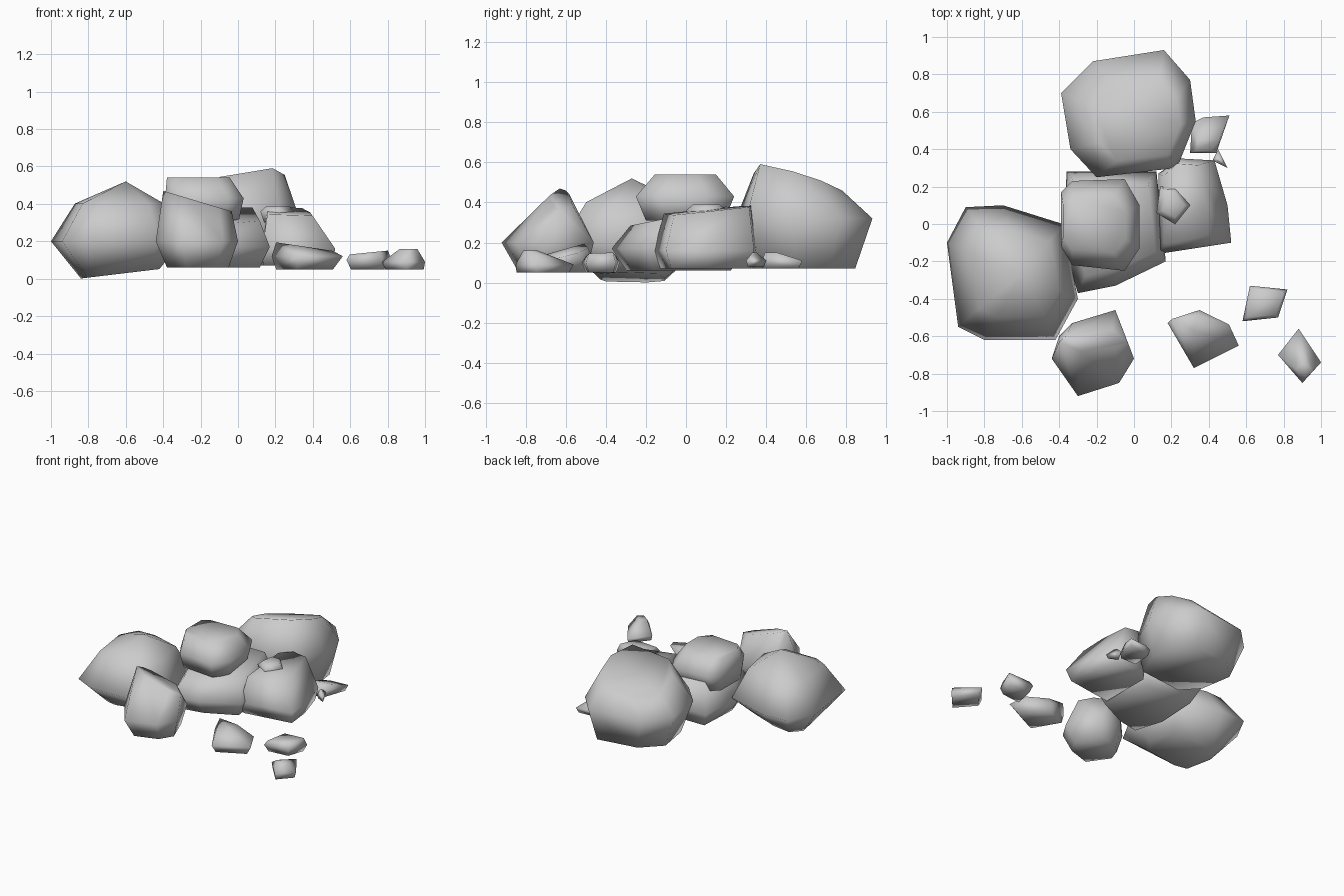
import bpy
import bmesh
from mathutils import Vector

default_cube = bpy.data.objects.get("Cube")
if default_cube:
    bpy.data.objects.remove(default_cube, do_unlink=True)

# One plain stone colour for the whole pile
stone = bpy.data.materials.new("grey stone")
stone.use_nodes = True
stone.diffuse_color = (.6, .6, .6, 1)
shader = next(node for node in stone.node_tree.nodes if node.type == "BSDF_PRINCIPLED")
shader.inputs["Base Color"].default_value = stone.diffuse_color
shader.inputs["Roughness"].default_value = .9


def ring(rim, peak, scale, height, slope):
    """Scale the rim along each axis towards the peak, on a sloping plane."""
    points = []
    for corner in rim:
        offset = (Vector(corner) - peak) * Vector(scale)
        flat_point = peak + offset
        points.append((flat_point.x, flat_point.y, height + offset.dot(Vector(slope))))
    return points


def rock(name, rim, peak, floor, middle, top,
         crown=(.65, .65), lift=1, foot=(.8, .8), tilt=(0, 0), keel=(0, 0)):
    """Wrap a convex stone around a foot ring, a rim, a crown ring and a peak."""
    peak = Vector(peak)
    shoulder = middle + (top - middle) * lift
    points = ring(rim, peak, foot, floor, keel)
    points += ring(rim, peak, (1, 1), middle, (0, 0))
    points += ring(rim, peak, crown, shoulder, tilt)
    points.append((peak.x, peak.y, top))

    bm = bmesh.new()
    for point in points:
        bm.verts.new(point)
    bmesh.ops.convex_hull(bm, input=bm.verts[:])
    buried = [vert for vert in bm.verts if not vert.link_faces]
    bmesh.ops.delete(bm, geom=buried, context="VERTS")
    bmesh.ops.dissolve_limit(bm, angle_limit=.05, verts=bm.verts[:], edges=bm.edges[:])
    bmesh.ops.recalc_face_normals(bm, faces=bm.faces[:])
    for face in bm.faces:
        face.smooth = True

    mesh = bpy.data.meshes.new(name)
    bm.to_mesh(mesh)
    bm.free()
    mesh.materials.append(stone)
    bpy.context.collection.objects.link(bpy.data.objects.new(name, mesh))


# Large boulders
rock("side_boulder",
     rim=[(-1, -.1), (-.9, .09), (-.7, .1), (-.38, 0), (-.3, -.4),
          (-.42, -.62), (-.8, -.62), (-.94, -.55)],
     peak=(-.6, -.27), floor=.03, middle=.2, top=.52,
     crown=(.68, .65), lift=.63, foot=(.6, .45), keel=(.12, 0))

rock("back_boulder",
     rim=[(-.39, .7), (-.22, .87), (.16, .93), (.3, .77), (.33, .55),
          (.23, .3), (-.2, .25), (-.34, .4)],
     peak=(.1, .5), floor=.07, middle=.32, top=.535, tilt=(.2, -.3))

# Stones stacked in the middle
rock("top_stone",
     rim=[(-.39, .17), (-.33, .23), (-.05, .24), (.03, .1), (.03, -.13),
          (-.05, -.25), (-.33, -.22), (-.39, -.12)],
     peak=(-.34, 0), floor=.31, middle=.43, top=.54,
     crown=(.8, .62), foot=(.93, .8))

rock("middle_stone",
     rim=[(-.36, .28), (.12, .28), (.17, -.2), (-.1, -.33), (-.3, -.37), (-.38, -.1)],
     peak=(-.1, 0), floor=.06, middle=.17, top=.34, crown=(.8, .75), tilt=(0, .2))

rock("right_stone",
     rim=[(.13, -.16), (.52, -.1), (.5, .1), (.43, .34), (.25, .35), (.13, .27)],
     peak=(.2, .17), floor=.07, middle=.16, top=.37,
     crown=(.62, .85), foot=(.93, .9), tilt=(-.05, .1))

rock("front_stone",
     rim=[(-.44, -.72), (-.4, -.6), (-.33, -.53), (-.1, -.46), (0, -.72),
          (-.08, -.85), (-.3, -.92)],
     peak=(-.2, -.6), floor=.06, middle=.2, top=.41,
     crown=(.83, .25), foot=(.75, .75), tilt=(-.3, 0))

# Loose pebbles and shards
rock("top_pebble",
     rim=[(.14, .2), (.22, .2), (.3, .1), (.22, 0), (.12, .06)],
     peak=(.22, .1), floor=.3, middle=.36, top=.39)

rock("back_shard",
     rim=[(.3, .38), (.31, .54), (.37, .57), (.51, .58), (.44, .38)],
     peak=(.38, .4), floor=.07, middle=.11, top=.15, crown=(.6, .3), foot=(.9, .9))

rock("tiny_chip",
     rim=[(.42, .34), (.45, .4), (.5, .3)],
     peak=(.45, .34), floor=.08, middle=.11, top=.15, crown=(.2, .2))

rock("front_shard",
     rim=[(.18, -.53), (.35, -.46), (.56, -.65), (.32, -.77)],
     peak=(.3, -.5), floor=.05, middle=.12, top=.18, crown=(.8, .25), tilt=(-.15, 0))

rock("outer_pebble",
     rim=[(.58, -.52), (.62, -.33), (.82, -.35), (.77, -.5)],
     peak=(.7, -.42), floor=.05, middle=.1, top=.14,
     crown=(.85, .8), tilt=(.1, 0))

rock("corner_pebble",
     rim=[(.77, -.7), (.88, -.56), (1, -.74), (.9, -.85)],
     peak=(.93, -.8), floor=.05, middle=.09, top=.16, crown=(.4, .25), foot=(.9, .9))
